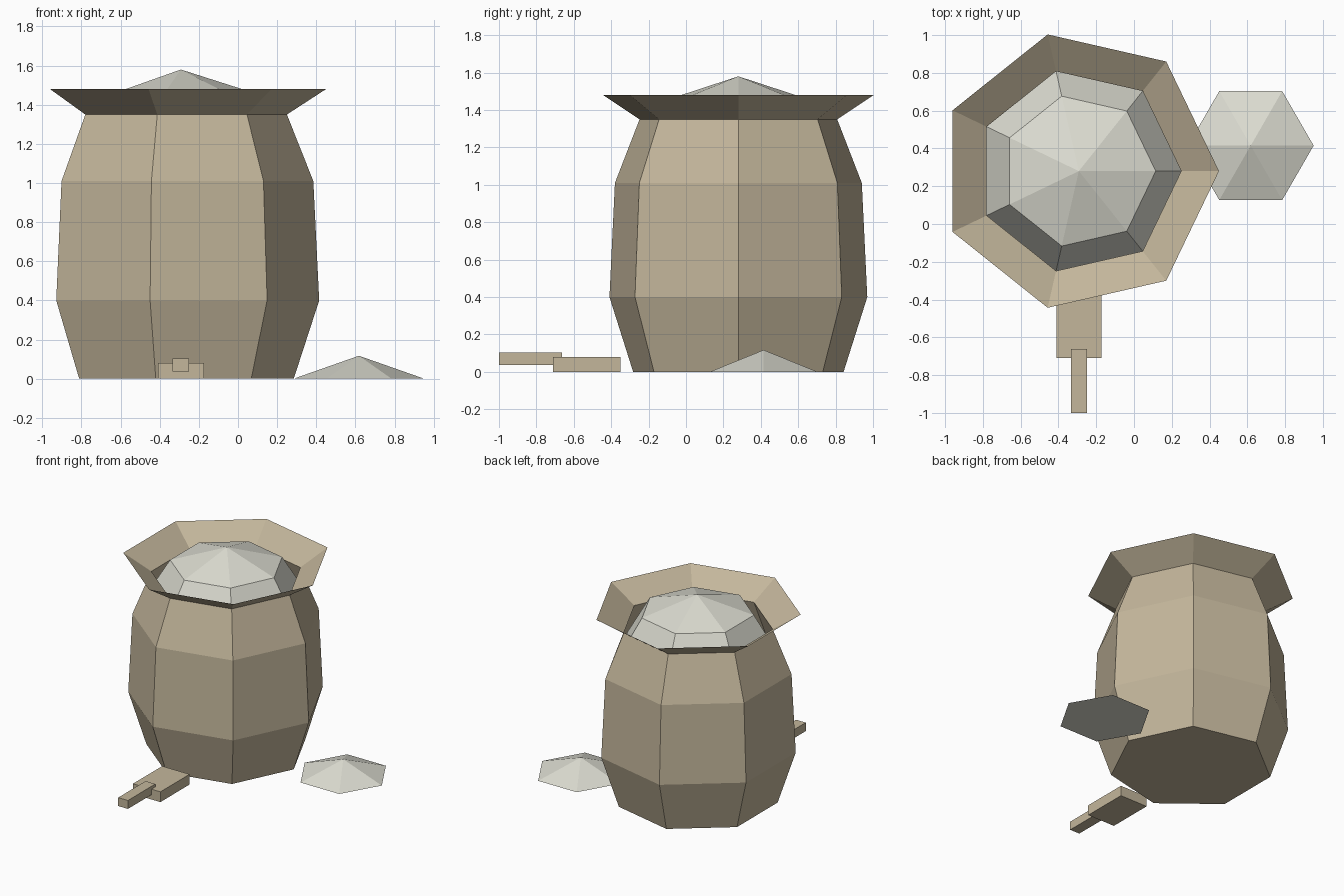
import bpy
import bmesh
from math import cos, sin, tau

cube = bpy.data.objects.get("Cube")
if cube:
    bpy.data.objects.remove(cube, do_unlink=True)


def material(name, rgb):
    mat = bpy.data.materials.new(name)
    mat.use_nodes = True
    mat.diffuse_color = (*rgb, 1)
    mat.node_tree.nodes["Principled BSDF"].inputs["Base Color"].default_value = (*rgb, 1)
    return mat


burlap = material("burlap tan", (0.55, 0.47, 0.33))
salt = material("pale salt", (0.72, 0.72, 0.64))


def finish(bm, name, mat):
    mesh = bpy.data.meshes.new(name)
    bm.to_mesh(mesh)
    bm.free()
    mesh.materials.append(mat)
    obj = bpy.data.objects.new(name, mesh)
    bpy.context.collection.objects.link(obj)
    return obj


def lathe(name, mat, centre, sides, profile, tip=None, floor=False):
    """Faceted revolve of (radius, height) rings, with optional tip and floor."""
    bm = bmesh.new()
    cx, cy = centre
    rings = [[bm.verts.new((cx + r * cos(tau * i / sides),
                            cy + r * sin(tau * i / sides), z))
              for i in range(sides)] for r, z in profile]
    top = bm.verts.new((cx, cy, tip)) if tip else None
    for i in range(sides):
        j = (i + 1) % sides
        for low, high in zip(rings, rings[1:]):
            bm.faces.new((low[i], low[j], high[j], high[i]))
        if top:
            bm.faces.new((rings[-1][i], rings[-1][j], top))
    if floor:
        bm.faces.new(rings[0][::-1])
    return finish(bm, name, mat)


def box(name, mat, low, high):
    bm = bmesh.new()
    bmesh.ops.create_cube(bm, size=1)
    for v in bm.verts:
        v.co = [a if c < 0 else b for c, a, b in zip(v.co, low, high)]
    return finish(bm, name, mat)


sack_centre = (-0.292, 0.28)

# Open sack with a flared collar
lathe("sack", burlap, sack_centre, 7,
      [(0.577, 0), (0.707, 0.4), (0.677, 1.01), (0.542, 1.35), (0.742, 1.48)],
      floor=True)

# Heaped contents, steep at the edge and shallow on top
lathe("sack_contents", salt, sack_centre, 7,
      [(0.6, 1.13), (0.407, 1.45)], tip=1.58)

# Spilled pile on the ground
lathe("spilled_pile", salt, (0.618, 0.415), 6, [(0.333, 0)], tip=0.117, floor=True)

# Scoop lying in front
box("scoop_blade", burlap, (-0.41, -0.71, 0), (-0.173, -0.35, 0.08))
box("scoop_handle", burlap, (-0.334, -1, 0.037), (-0.25, -0.663, 0.103))
